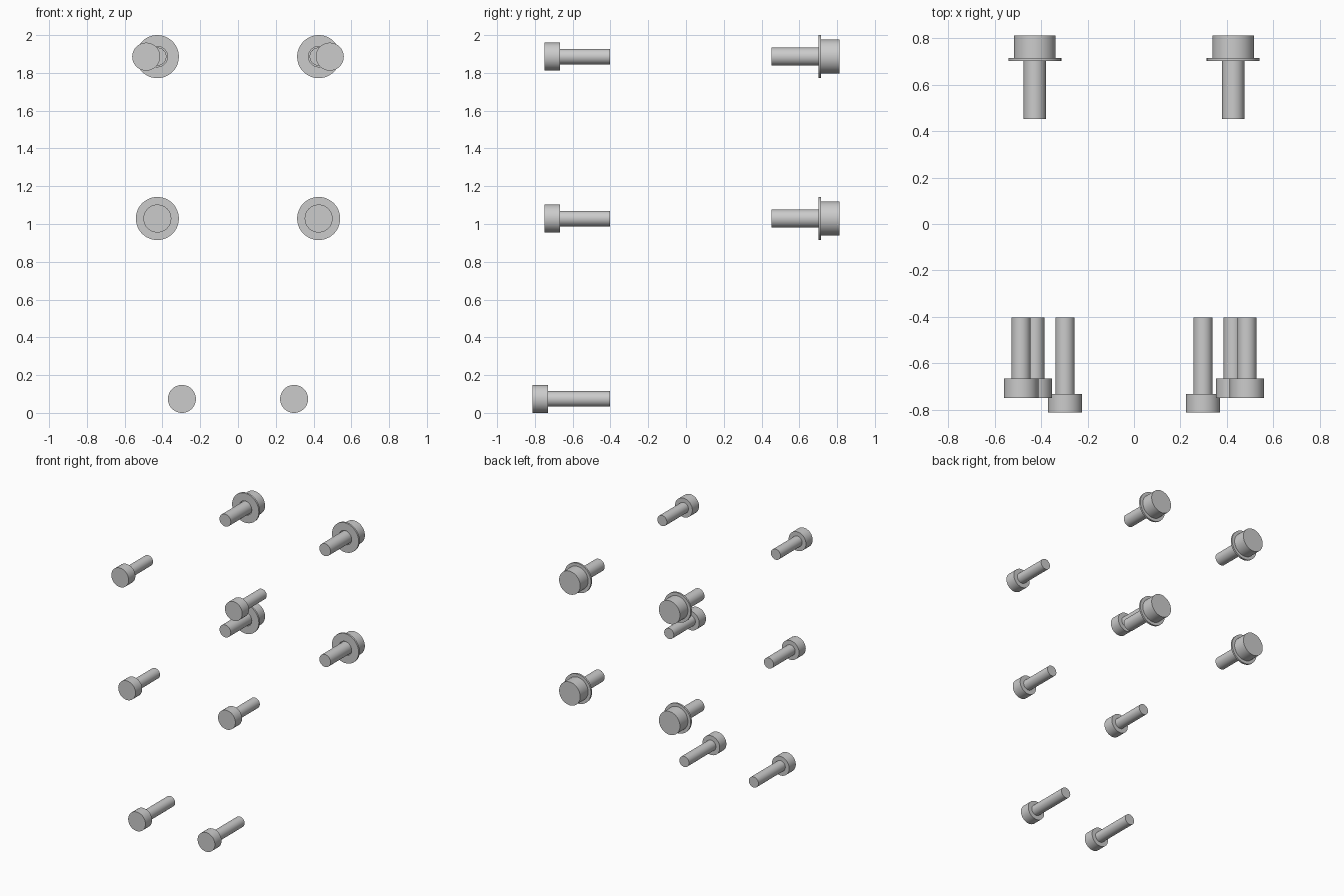
import bpy, bmesh, math
from mathutils import Vector, Matrix

if "Cube" in bpy.data.objects:
    bpy.data.objects.remove(bpy.data.objects["Cube"])

SEGMENTS = 48


def lathe(name, profile, location, closed=False):
    """Turn a (radius, y) profile around the y axis."""
    bm = bmesh.new()
    verts = [bm.verts.new((r, y, 0)) for r, y in profile]
    pairs = list(zip(verts, verts[1:]))
    if closed:
        pairs.append((verts[-1], verts[0]))
    edges = [bm.edges.new(p) for p in pairs]
    bmesh.ops.spin(bm, geom=verts + edges, cent=(0, 0, 0), axis=(0, 1, 0),
                   angle=2 * math.pi, steps=SEGMENTS, use_merge=True)
    bmesh.ops.remove_doubles(bm, verts=bm.verts, dist=1e-5)
    bmesh.ops.recalc_face_normals(bm, faces=bm.faces)
    mesh = bpy.data.meshes.new(name)
    bm.to_mesh(mesh)
    bm.free()
    obj = bpy.data.objects.new(name, mesh)
    obj.location = location
    bpy.context.collection.objects.link(obj)
    bpy.ops.object.select_all(action='DESELECT')
    obj.select_set(True)
    bpy.context.view_layer.objects.active = obj
    bpy.ops.object.shade_smooth_by_angle(angle=math.radians(30))
    return obj


def bolt(name, x, z, y_head, y_neck, y_tip, head_r, shank_r):
    """Cap-head bolt along y: head outer face, underside of head, shank tip."""
    lathe(name, [(0, y_head), (head_r, y_head), (head_r, y_neck),
                 (shank_r, y_neck), (shank_r, y_tip), (0, y_tip)], (x, 0, z))


for side, s in (("left", -1), ("right", 1)):
    # Front bolts: lower pair is longer
    bolt(f"front_lower_bolt_{side}", s * 0.297, 0.074, -0.812, -0.731, -0.402, 0.074, 0.041)
    bolt(f"front_middle_bolt_{side}", s * 0.427, 1.029, -0.748, -0.666, -0.402, 0.074, 0.041)
    bolt(f"front_upper_bolt_{side}", s * 0.486, 1.886, -0.748, -0.666, -0.402, 0.074, 0.041)

    # Rear bolts, each with a loose washer under the head
    for level, z in (("middle", 1.029), ("upper", 1.886)):
        bolt(f"rear_{level}_bolt_{side}", s * 0.427, z, 0.812, 0.715, 0.453, 0.09, 0.048)
        lathe(f"rear_{level}_washer_{side}",
              [(0.054, 0.701), (0.114, 0.701), (0.114, 0.715), (0.054, 0.715)],
              (s * 0.427, 0, z), closed=True)
